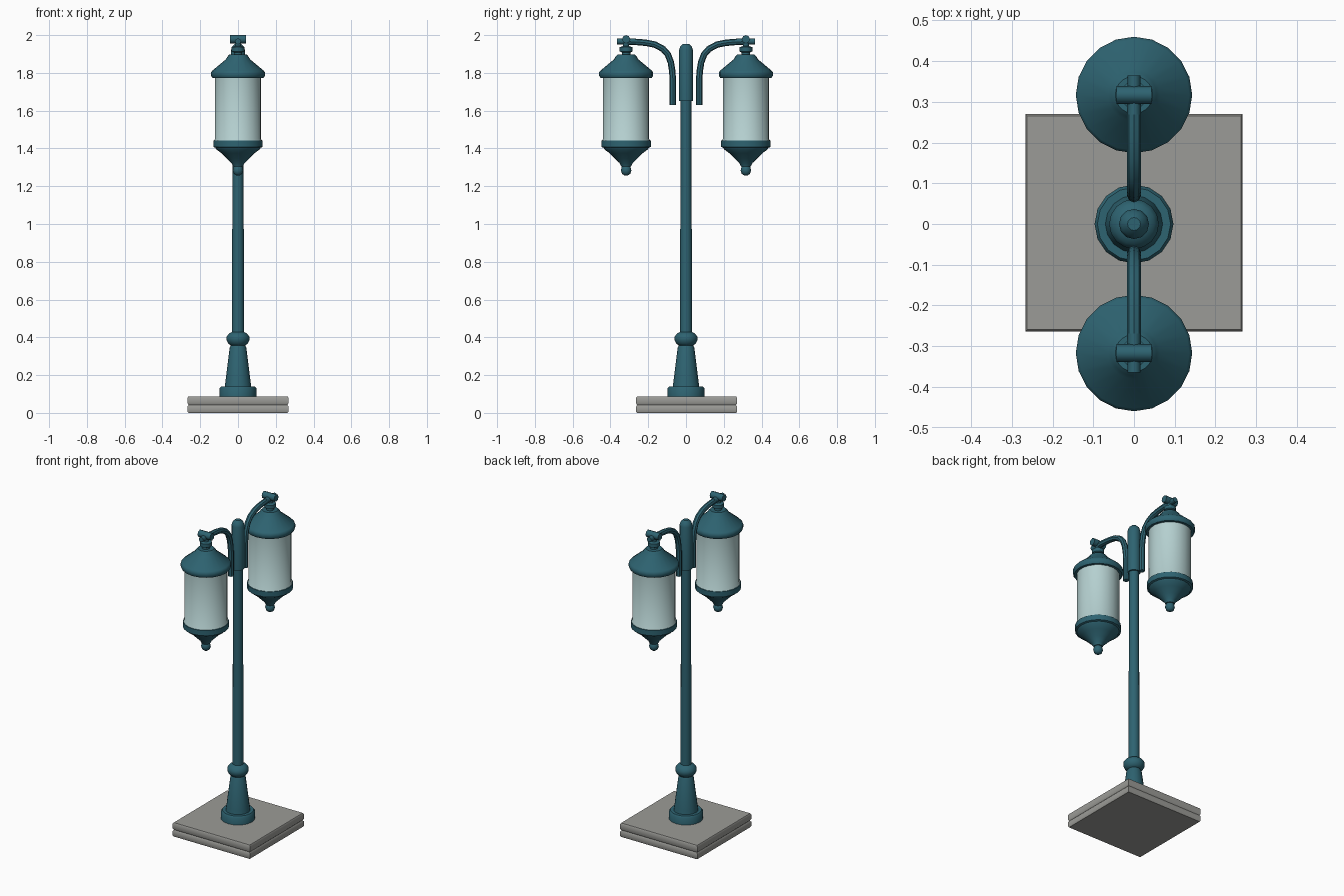
import bpy
import bmesh
import math
from mathutils import Matrix, Vector

cube = bpy.data.objects.get("Cube")
if cube:
    bpy.data.objects.remove(cube, do_unlink=True)


def material(name, rgb):
    mat = bpy.data.materials.new(name)
    mat.use_nodes = True
    mat.diffuse_color = (*rgb, 1)
    mat.node_tree.nodes["Principled BSDF"].inputs["Base Color"].default_value = (*rgb, 1)
    return mat


TEAL = material("teal_metal", (0.027, 0.125, 0.165))
GLASS = material("frosted_glass", (0.46, 0.63, 0.63))
STONE = material("grey_stone", (0.33, 0.33, 0.31))


def finish(obj, mat, angle=40):
    obj.data.materials.clear()
    obj.data.materials.append(mat)
    bpy.ops.object.select_all(action="DESELECT")
    obj.select_set(True)
    bpy.context.view_layer.objects.active = obj
    bpy.ops.object.shade_smooth_by_angle(angle=math.radians(angle))
    return obj


def lathe(name, profile, mat, sides=16, y=0, spin=0):
    """Revolve (radius, height) points about a vertical axis at y."""
    bm = bmesh.new()
    rings = []
    for r, z in profile:
        angles = [spin + math.tau * i / sides for i in range(sides)]
        rings.append([bm.verts.new((r * math.cos(a), r * math.sin(a), z)) for a in angles])
    for low, high in zip(rings, rings[1:]):
        for i in range(sides):
            j = (i + 1) % sides
            bm.faces.new((low[i], low[j], high[j], high[i]))
    bm.faces.new(rings[0][::-1])
    bm.faces.new(rings[-1])
    bmesh.ops.recalc_face_normals(bm, faces=bm.faces)
    mesh = bpy.data.meshes.new(name)
    bm.to_mesh(mesh)
    bm.free()
    obj = bpy.data.objects.new(name, mesh)
    obj.location.y = y
    bpy.context.collection.objects.link(obj)
    return finish(obj, mat)


def rod(name, start, end, radius, mat, sides=8):
    """Straight cylinder between two points."""
    start, end = Vector(start), Vector(end)
    turn = (end - start).to_track_quat("Z", "Y").to_matrix().to_4x4()
    bm = bmesh.new()
    bmesh.ops.create_cone(bm, cap_ends=True, segments=sides, radius1=radius, radius2=radius,
                          depth=(end - start).length,
                          matrix=Matrix.Translation((start + end) / 2) @ turn)
    mesh = bpy.data.meshes.new(name)
    bm.to_mesh(mesh)
    bm.free()
    obj = bpy.data.objects.new(name, mesh)
    bpy.context.collection.objects.link(obj)
    return finish(obj, mat, 50)


def tube(name, points, radius, mat):
    """Bent tube along a path of points."""
    curve = bpy.data.curves.new(name, "CURVE")
    curve.dimensions = "3D"
    curve.bevel_depth = radius
    curve.bevel_resolution = 2
    curve.use_fill_caps = True
    spline = curve.splines.new("POLY")
    spline.points.add(len(points) - 1)
    for point, co in zip(spline.points, points):
        point.co = (*co, 1)
    obj = bpy.data.objects.new(name, curve)
    bpy.context.collection.objects.link(obj)
    bpy.ops.object.select_all(action="DESELECT")
    obj.select_set(True)
    bpy.context.view_layer.objects.active = obj
    bpy.ops.object.convert(target="MESH")
    return finish(bpy.context.view_layer.objects.active, mat)


# Square foundation slab with a shallow groove round its edge
half = 0.267 * math.sqrt(2)
lathe("foundation_slab",
      [(half - 0.006, 0), (half, 0.006), (half, 0.034), (half - 0.008, 0.042),
       (half, 0.05), (half, 0.08), (half - 0.006, 0.087)],
      STONE, sides=4, y=0.003, spin=math.pi / 4)

# Post
lathe("post_plinth", [(0.097, 0.08), (0.097, 0.13), (0.09, 0.14)], TEAL)
lathe("post_pedestal", [(0.071, 0.135), (0.066, 0.17), (0.044, 0.345), (0.036, 0.36)], TEAL)
lathe("post_collar", [(0.036, 0.355), (0.052, 0.367), (0.061, 0.385), (0.061, 0.402),
                      (0.05, 0.418), (0.03, 0.43)], TEAL)
lathe("post_shaft", [(0.032, 0.35), (0.031, 0.9), (0.028, 1.3), (0.028, 1.66)], TEAL, 12)
lathe("post_head", [(0.037, 1.65), (0.037, 1.92), (0.031, 1.94), (0.016, 1.954)], TEAL, 12)

# Two lanterns, mirrored front and back
for side, label in ((-1, "front"), (1, "back")):
    y = side * 0.317

    # Curved arm
    path = [(0.07, 1.63), (0.07, 1.77), (0.073, 1.81), (0.08, 1.855), (0.096, 1.898),
            (0.122, 1.927), (0.165, 1.95), (0.21, 1.959), (0.25, 1.963), (0.315, 1.966)]
    tube(label + "_arm", [(0, side * d, z) for d, z in path], 0.017, TEAL)

    # Cross-shaped coupling
    rod(label + "_coupling_cross", (-0.043, y, 1.978), (0.043, y, 1.978), 0.022, TEAL)
    rod(label + "_coupling_sleeve", (0, y - 0.048, 1.967), (0, y + 0.048, 1.967), 0.016, TEAL)

    # Hanger, roof, glass, cup and drop
    lathe(label + "_hanger", [(0.022, 1.885), (0.022, 1.908), (0.034, 1.914), (0.034, 1.936),
                              (0.016, 1.942), (0.016, 1.97)], TEAL, 12, y)
    lathe(label + "_lantern_roof",
          [(0.11, 1.772), (0.136, 1.774), (0.143, 1.785), (0.143, 1.803), (0.136, 1.812),
           (0.064, 1.872), (0.056, 1.886), (0.046, 1.897)], TEAL, 20, y)
    lathe(label + "_lantern_glass",
          [(0.128, 1.436), (0.127, 1.444), (0.122, 1.45), (0.122, 1.78)], GLASS, 20, y, 0.08)
    lathe(label + "_lantern_cup",
          [(0.026, 1.305), (0.034, 1.322), (0.058, 1.345), (0.088, 1.375), (0.115, 1.395),
           (0.12, 1.404), (0.131, 1.408), (0.131, 1.441), (0.12, 1.443)], TEAL, 20, y)
    lathe(label + "_lantern_drop",
          [(0.01, 1.258), (0.022, 1.266), (0.028, 1.284), (0.023, 1.302), (0.014, 1.312)],
          TEAL, 12, y)
